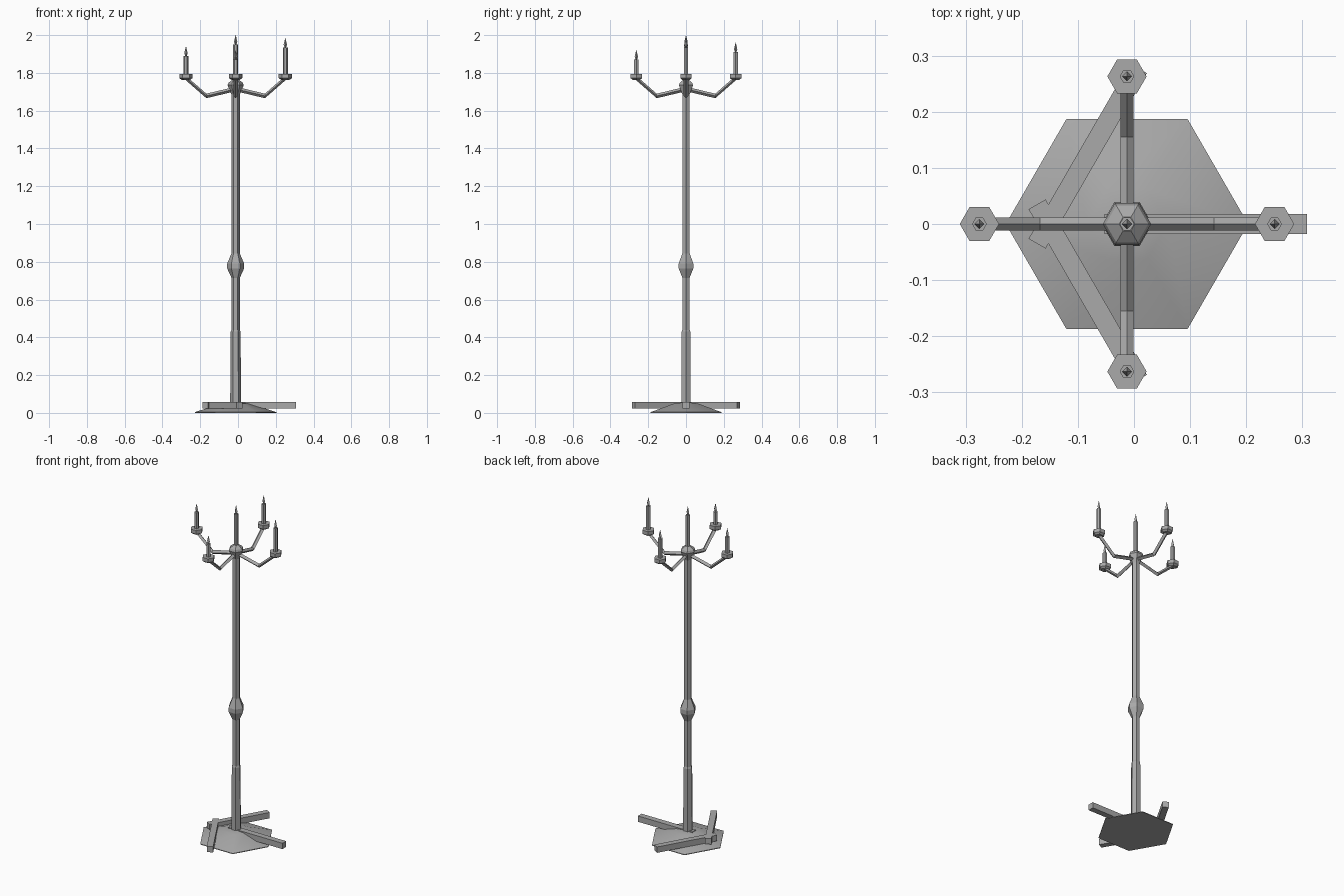
import bpy, bmesh
from math import cos, sin, pi, radians
from mathutils import Matrix, Vector

cube = bpy.data.objects.get("Cube")
if cube:
    bpy.data.objects.remove(cube, do_unlink=True)

CX = -0.0125   # column axis

metal = bpy.data.materials.new("grey_metal")
metal.use_nodes = True
GREY = (0.4, 0.4, 0.4, 1)
metal.diffuse_color = GREY
for node in metal.node_tree.nodes:
    if node.type == 'BSDF_PRINCIPLED':
        node.inputs["Base Color"].default_value = GREY


def finish(name, bm):
    bmesh.ops.recalc_face_normals(bm, faces=bm.faces)
    mesh = bpy.data.meshes.new(name)
    bm.to_mesh(mesh)
    bm.free()
    mesh.materials.append(metal)
    obj = bpy.data.objects.new(name, mesh)
    bpy.context.collection.objects.link(obj)
    return obj


def skin(name, rings):
    """Join equal-sized rings of points into a capped solid."""
    bm = bmesh.new()
    loops = [[bm.verts.new(p) for p in ring] for ring in rings]
    n = len(loops[0])
    for a, b in zip(loops, loops[1:]):
        for i in range(n):
            j = (i + 1) % n
            bm.faces.new((a[i], a[j], b[j], b[i]))
    bm.faces.new(loops[0])
    bm.faces.new(loops[-1])
    bmesh.ops.remove_doubles(bm, verts=bm.verts, dist=1e-5)
    return finish(name, bm)


def lathe(name, profile, x=CX, y=0, sides=6):
    """Turn a (radius, height) profile into a faceted solid."""
    return skin(name, [[(x + r * cos(2 * pi * i / sides), y + r * sin(2 * pi * i / sides), z)
                        for i in range(sides)] for r, z in profile])


def candle(name, x, y, bottom, tip):
    wick = tip - 0.05
    lathe(name + "_candle", [(0.013, bottom), (0.013, wick)], x, y)
    lathe(name + "_flame", [(0.004, wick), (0.009, wick + 0.015), (0.0005, tip)], x, y, 4)


# Base plate, softly shaded on its shallow slope
base = lathe("base_plate", [(0.216, 0), (0.216, 0.004), (0.072, 0.05), (0.03, 0.054)])
bpy.ops.object.select_all(action='DESELECT')
base.select_set(True)
bpy.context.view_layer.objects.active = base
bpy.ops.object.shade_smooth_by_angle(angle=radians(30))

# Three foot bars
for k in range(3):
    a = k * 2 * pi / 3
    bm = bmesh.new()
    bmesh.ops.create_cube(bm, size=1)
    place = (Matrix.Translation((CX + 0.14 * cos(a), 0.14 * sin(a), 0.04))
             @ Matrix.Rotation(-a, 4, 'Z') @ Matrix.Diagonal((0.361, 0.035, 0.035, 1)))
    bm.transform(place)
    finish(f"foot_bar_{k + 1}", bm)

# Column, knop and hub
lathe("lower_column", [(0.029, 0.045), (0.026, 0.43), (0.022, 0.44)])
lathe("upper_column", [(0.022, 0.43), (0.022, 1.72)])
lathe("knop", [(0.022, 0.715), (0.045, 0.765), (0.045, 0.79), (0.022, 0.845)])
lathe("hub", [(0.022, 1.685), (0.043, 1.735), (0.038, 1.748), (0.014, 1.765)])
candle("centre", CX, 0, 1.75, 2.0)

# Four arms, each with a cup and a candle of its own height
ARM_PATH = [(0.0, 1.715), (0.155, 1.678), (0.263, 1.772)]
THICK = 0.012
for name, dx, dy, tip in (("left", 1, 0, 1.985), ("right", -1, 0, 1.94),
                          ("back", 0, 1, 1.96), ("front", 0, -1, 1.92)):
    out, side = Vector((dx, dy, 0)), Vector((-dy, dx, 0)) * THICK
    up = Vector((0, 0, THICK))
    rings = []
    for d, z in ARM_PATH:
        p = Vector((CX, 0, z)) + out * d
        rings.append([p + up, p + side, p - up, p - side])
    skin(name + "_arm", rings)
    x, y = CX + 0.263 * dx, 0.263 * dy
    lathe(name + "_cup", [(0.022, 1.763), (0.035, 1.772), (0.035, 1.794)], x, y)
    candle(name, x, y, 1.79, tip)
